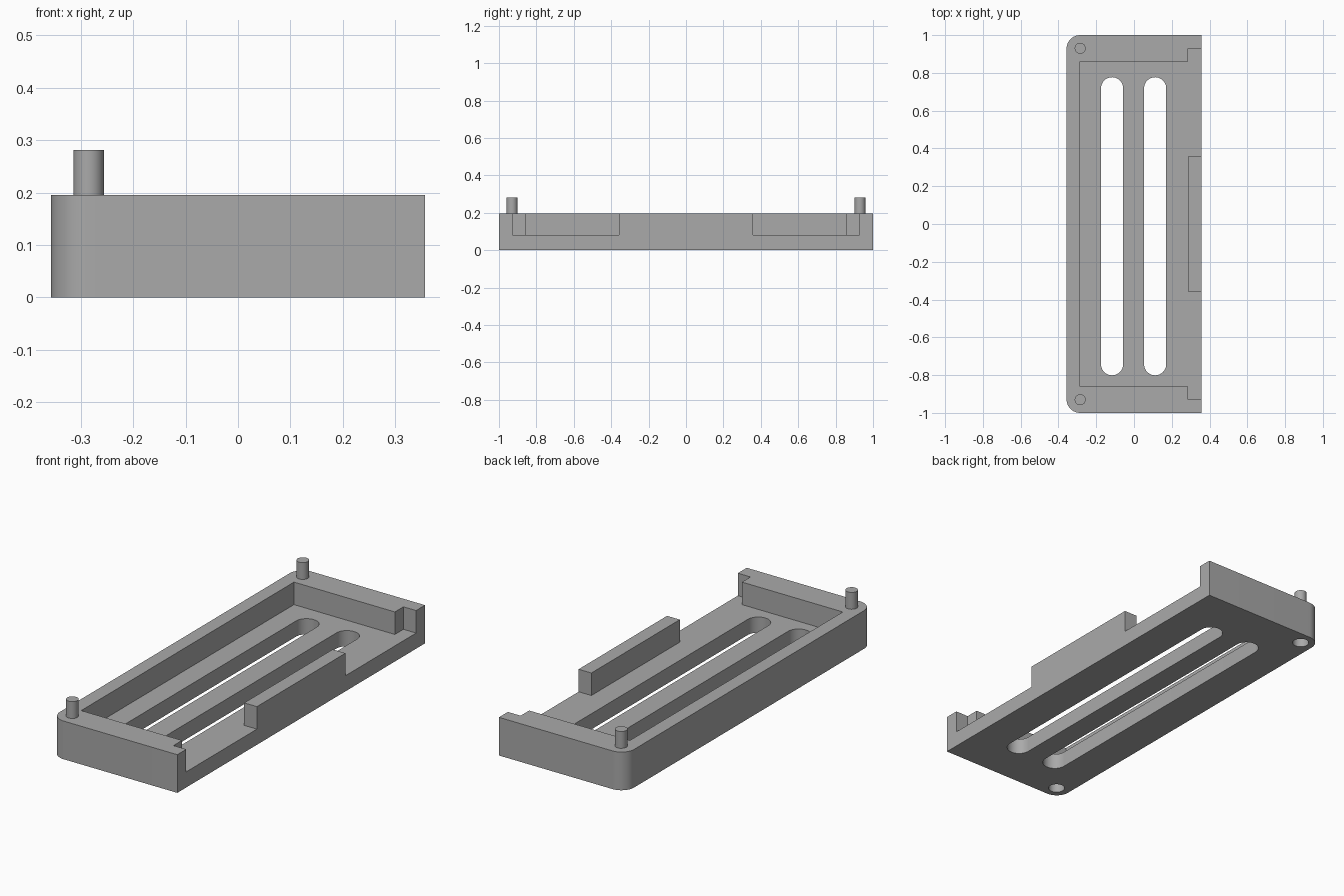
import bpy, bmesh
from math import pi, cos, sin, radians

cube = bpy.data.objects.get("Cube")
if cube:
    bpy.data.objects.remove(cube, do_unlink=True)

HX, HY = 0.357, 1.0          # half width and half length
WALL, FLOOR, TOP = 0.072, 0.08, 0.195
PEG_X, PEG_Y = -0.285, 0.93

grey = bpy.data.materials.new("plain grey")
grey.use_nodes = True
grey.diffuse_color = (0.4, 0.4, 0.4, 1)
grey.node_tree.nodes["Principled BSDF"].inputs["Base Color"].default_value = (0.4, 0.4, 0.4, 1)


def arc(cx, cy, r, start, end, steps):
    """Points along an arc, angles in units of pi."""
    return [(cx + r * cos(pi * (start + (end - start) * i / steps)),
             cy + r * sin(pi * (start + (end - start) * i / steps)))
            for i in range(steps + 1)]


def circle(cx, cy, r):
    return arc(cx, cy, r, 0, 2, 40)[:-1]


def prism(name, outline, z0, z1):
    """Extrude a counter-clockwise outline from z0 to z1."""
    bm = bmesh.new()
    base = bm.faces.new([bm.verts.new((x, y, z0)) for x, y in outline])
    top = bmesh.ops.extrude_face_region(bm, geom=[base])["geom"]
    bmesh.ops.translate(bm, vec=(0, 0, z1 - z0),
                        verts=[v for v in top if isinstance(v, bmesh.types.BMVert)])
    bmesh.ops.recalc_face_normals(bm, faces=bm.faces)
    mesh = bpy.data.meshes.new(name)
    bm.to_mesh(mesh)
    bm.free()
    mesh.materials.append(grey)
    obj = bpy.data.objects.new(name, mesh)
    bpy.context.collection.objects.link(obj)
    return obj


# Tray body: rounded corners on the left edge only
R = 0.072
body = prism("tray_body",
             [(HX, -HY), (HX, HY)]
             + arc(R - HX, HY - R, R, 0.5, 1, 12)
             + arc(R - HX, R - HY, R, 1, 1.5, 12), 0, TOP)

# Pocket outline: steps outward to open the side beside the centre wall
inner, out = HX - WALL, HX + 0.1
PY, NOTCH, MID = 0.859, 0.928, 0.357
right = [(inner, -PY), (inner, -NOTCH), (out, -NOTCH), (out, -MID), (inner, -MID)]
pocket = right + [(x, -y) for x, y in reversed(right)] + [(-inner, PY), (-inner, -PY)]
cutters = [prism("pocket_cutter", pocket, FLOOR, TOP + 0.1)]

# Long round-ended slots through the floor
SR = 0.0585
for x in (-0.116, 0.112):
    slot = arc(x, 0.777 - SR, SR, 0, 1, 20) + arc(x, -0.801 + SR, SR, 1, 2, 20)
    cutters.append(prism("slot_cutter", slot, -0.1, FLOOR + 0.05))

# Blind sockets underneath the pegs
for side in (-1, 1):
    cutters.append(prism("socket_cutter", circle(PEG_X, side * PEG_Y, 0.039), -0.1, 0.095))

for c in cutters:
    c.hide_render = True
    mod = body.modifiers.new(c.name, "BOOLEAN")
    mod.operation, mod.solver, mod.object = "DIFFERENCE", "EXACT", c

# Bake the cuts, then drop the cutters
bpy.context.view_layer.update()
graph = bpy.context.evaluated_depsgraph_get()
cut_mesh = bpy.data.meshes.new_from_object(body.evaluated_get(graph))
body.modifiers.clear()
body.data = cut_mesh
for c in cutters:
    bpy.data.objects.remove(c, do_unlink=True)

# Locating pegs on the two rounded corners
pegs = [prism(name, circle(PEG_X, side * PEG_Y, 0.029), TOP - 0.01, 0.281)
        for name, side in (("front_peg", -1), ("back_peg", 1))]

# Smooth the curved walls, keep the hard edges
bpy.ops.object.select_all(action="DESELECT")
for obj in [body] + pegs:
    obj.select_set(True)
bpy.context.view_layer.objects.active = body
bpy.ops.object.shade_smooth_by_angle(angle=radians(30))
